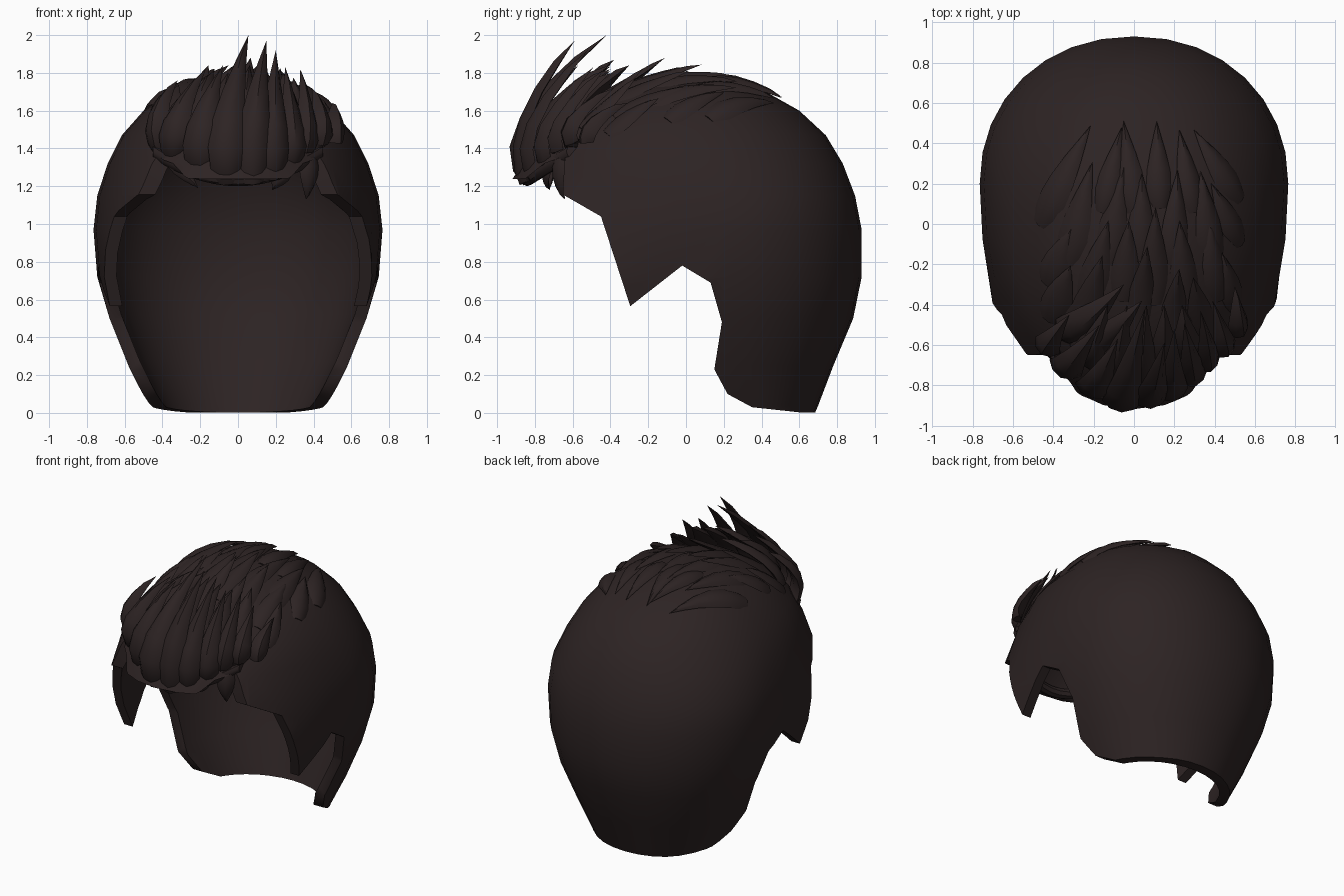
import bpy, bmesh, math
from mathutils import Vector
from mathutils.bvhtree import BVHTree

if "Cube" in bpy.data.objects:
    bpy.data.objects.remove(bpy.data.objects["Cube"])

hair = bpy.data.materials.new("dark brown hair")
hair.diffuse_color = (0.026, 0.017, 0.017, 1)
hair.use_nodes = True
hair.node_tree.nodes["Principled BSDF"].inputs["Base Color"].default_value = hair.diffuse_color


def make_object(name, bm, angle=40):
    bmesh.ops.recalc_face_normals(bm, faces=bm.faces)
    me = bpy.data.meshes.new(name)
    bm.to_mesh(me)
    me.materials.append(hair)
    ob = bpy.data.objects.new(name, me)
    bpy.context.collection.objects.link(ob)
    smooth(ob, angle)
    return ob


def smooth(ob, angle):
    bpy.ops.object.select_all(action='DESELECT')
    bpy.context.view_layer.objects.active = ob
    ob.select_set(True)
    bpy.ops.object.shade_smooth_by_angle(angle=math.radians(angle))


# head-shaped dome: height, half width, back y, front y (low front is cut away)
RINGS = [(-0.1, .43, .64, -1.6), (.04, .475, .70, -1.8), (.25, .58, .78, -2),
         (.5, .68, .885, -2), (.72, .745, .93, -1.5), (.97, .765, .93, -1.1),
         (1.15, .745, .895, -.97), (1.32, .69, .83, -.87), (1.47, .615, .74, -.76),
         (1.6, .50, .60, -.60), (1.69, .38, .44, -.43), (1.75, .24, .27, -.24)]
N = 32
dome = bmesh.new()
prev = None
for z, w, yb, yf in RINGS:
    yc = 0.2 if z < 1.2 else (yb + yf) / 2 + (0.13 if z < 1.4 else 0.06)
    ring = []
    for i in range(N):
        a = 2 * math.pi * i / N
        s, c = math.sin(a), math.cos(a)
        p = 0.95
        x = w * math.copysign(abs(c) ** p, c)
        y = yc + ((yb - yc) if s > 0 else (yc - yf)) * math.copysign(abs(s) ** p, s)
        ring.append(dome.verts.new((x, y, z)))
    if prev:
        for i in range(N):
            j = (i + 1) % N
            dome.faces.new((prev[i], prev[j], ring[j], ring[i]))
    prev = ring
top = dome.verts.new((0, 0.03, 1.775))
for i in range(N):
    dome.faces.new((prev[i], prev[(i + 1) % N], top))
dome.normal_update()
tree = BVHTree.FromBMesh(dome)
cap = make_object("hair_cap", dome, 50)
mod = cap.modifiers.new("shell", 'SOLIDIFY')
mod.thickness, mod.offset = 0.065, -1

# cutter: side profile of the hairline, swept across x
EDGE = [(-3, -.5), (1.2, -.5), (1.2, 0), (.6, .003), (.35, .03), (.22, .10), (.15, .23),
        (.19, .48), (.13, .69), (-.02, .78), (-.295, .565), (-.45, 1.04), (-.65, 1.155),
        (-.65, 1.22), (-.64, 1.36), (-.75, 1.32), (-.85, 1.24), (-3, 1.2)]
bm = bmesh.new()
f = bm.faces.new([bm.verts.new((-1.2, y, z)) for y, z in EDGE])
ext = bmesh.ops.extrude_face_region(bm, geom=[f])
bmesh.ops.translate(bm, vec=(2.4, 0, 0),
                    verts=[v for v in ext["geom"] if isinstance(v, bmesh.types.BMVert)])
cutter = make_object("hairline_cutter", bm)
cutter.hide_render = True
cut = cap.modifiers.new("hairline", 'BOOLEAN')
cut.operation, cut.solver, cut.object = 'DIFFERENCE', 'EXACT', cutter
bpy.context.view_layer.objects.active = cap
for m in ("shell", "hairline"):
    bpy.ops.object.modifier_apply(modifier=m)
bpy.data.objects.remove(cutter)
smooth(cap, 50)

CENTER = Vector((0, 0, 0.9))


def lock(bm, base, mid, tip, width, thick):
    """Pointed leaf-shaped strand along a quadratic curve."""
    b, m, t = Vector(base), Vector(mid), Vector(tip)
    c = 2 * m - (b + t) / 2
    prev = None
    for u, k in ((0, .75), (.12, .92), (.3, 1), (.5, .88), (.7, .6), (.87, .28)):
        p = (1 - u) ** 2 * b + 2 * u * (1 - u) * c + u * u * t
        d = (2 * (1 - u) * (c - b) + 2 * u * (t - c)).normalized()
        side = d.cross(p - CENTER).normalized()
        n = side.cross(d)
        h, e = width / 2 * k, thick * (0.4 + 0.6 * k)
        ring = [bm.verts.new(p + side * h * sx + n * e * nz) for sx, nz in
                ((-1, -.3), (-.6, .45), (0, .8), (.6, .45), (1, -.3), (0, -.5))]
        if prev:
            for i in range(6):
                bm.faces.new((prev[i], prev[i - 5], ring[i - 5], ring[i]))
        else:
            bm.faces.new(ring)
        prev = ring
    end = bm.verts.new(t)
    for i in range(6):
        bm.faces.new((prev[i], prev[i - 5], end))


def on_cap(x, y, lift):
    hit, n, _, _ = tree.ray_cast(Vector((x, y, 3)), Vector((0, 0, -1)))
    return hit + (n if n.z > 0 else -n) * lift


# crown strands lying on the cap: base x, base y, tip x, tip y, width, tip lift
CROWN = [(-.47, .0, -.21, .48, .16, .02), (-.16, .06, -.06, .47, .13, .02),
         (0, .06, -.05, .50, .14, .02), (.13, .08, .11, .50, .13, .02),
         (.30, .06, .22, .46, .13, .02), (.53, .12, .29, .46, .15, .02),
         (-.34, -.2, -.2, .30, .16, .03), (-.14, -.2, -.05, .27, .15, .03),
         (.03, -.18, .04, .25, .14, .03), (.2, -.2, .21, .26, .14, .03),
         (.40, -.2, .32, .26, .15, .03), (.53, -.1, .37, .2, .14, .02),
         (-.43, -.3, -.30, -.02, .16, .03), (-.24, -.42, -.12, .02, .16, .06),
         (-.06, -.38, -.02, .02, .15, .06), (.10, -.4, .1, .08, .15, .08),
         (.26, -.42, .22, .02, .15, .06), (.42, -.38, .36, .02, .15, .03),
         (-.42, -.48, -.30, -.2, .17, .04), (.50, -.42, .42, -.14, .14, .03),
         (-.28, -.58, -.15, -.15, .17, .09), (.02, -.55, .06, -.1, .15, .12),
         (.2, -.56, .2, -.2, .14, .1), (.36, -.56, .27, -.25, .14, .08)]
bm = bmesh.new()
for bx, by, tx, ty, w, lift in CROWN:
    lock(bm, on_cap(bx, by, -.01), on_cap(bx * .55 + tx * .45, by * .55 + ty * .45, .012),
         on_cap(tx, ty, lift), w, .03)
make_object("crown_strands", bm)

# fringe strands sweeping up from the forehead
FRINGE = [((-.41, -.59, 1.39), (-.43, -.60, 1.57), (-.32, -.45, 1.76), .15),
          ((-.32, -.68, 1.36), (-.33, -.71, 1.55), (-.17, -.50, 1.82), .18),
          ((-.18, -.77, 1.28), (-.19, -.81, 1.52), (-.08, -.57, 1.84), .20),
          ((-.04, -.84, 1.23), (-.05, -.845, 1.55), (.055, -.42, 2.0), .20),
          ((.08, -.85, 1.22), (.09, -.845, 1.55), (.15, -.59, 1.97), .18),
          ((.19, -.80, 1.25), (.19, -.81, 1.52), (.20, -.52, 1.92), .17),
          ((.28, -.73, 1.31), (.29, -.74, 1.51), (.25, -.49, 1.83), .16),
          ((.34, -.66, 1.37), (.37, -.67, 1.53), (.33, -.43, 1.82), .14),
          ((.42, -.59, 1.41), (.45, -.60, 1.54), (.39, -.38, 1.72), .14),
          ((.52, -.53, 1.43), (.52, -.48, 1.54), (.50, -.31, 1.64), .12),
          ((-.28, -.62, 1.5), (-.15, -.57, 1.68), (.04, -.38, 1.87), .19),
          ((-.36, -.54, 1.5), (-.25, -.49, 1.67), (-.05, -.30, 1.84), .18)]
# second row filling in behind the front strands
FRINGE += [((x, -.77 + abs(x) * .4, 1.42), (x, -.70 + abs(x) * .4, 1.63),
            (x * .8 + .03, -.40, 1.85 - abs(x) * .2), .17) for x in (-.2, -.08, .04, .15, .26)]
bm = bmesh.new()
for base, mid, tip, w in FRINGE:
    lock(bm, base, mid, tip, w, .05)
make_object("fringe_strands", bm)

# small stray tufts hanging under the fringe
bm = bmesh.new()
for base, mid, tip, w in (((.37, -.66, 1.39), (.38, -.68, 1.25), (.36, -.64, 1.13), .12),
                          ((.24, -.72, 1.32), (.22, -.74, 1.25), (.18, -.72, 1.18), .12),
                          ((-.36, -.66, 1.38), (-.30, -.70, 1.29), (-.21, -.72, 1.19), .10)):
    lock(bm, base, mid, tip, w, .03)
make_object("hanging_tufts", bm)

# rolled lower edge of the fringe
bm = bmesh.new()
prev = None
for i in range(15):
    x = -0.45 + 0.90 * i / 14
    q = (x / 0.42) ** 2
    r = 0.035
    ring = [bm.verts.new((x, -.84 + .21 * q + r * math.cos(a), 1.235 + .13 * q + r * math.sin(a)))
            for a in [k * math.pi / 4 for k in range(8)]]
    if prev:
        for k in range(8):
            bm.faces.new((prev[k], prev[k - 7], ring[k - 7], ring[k]))
    if i in (0, 14):
        bm.faces.new(ring)
    prev = ring
make_object("fringe_roll", bm)
